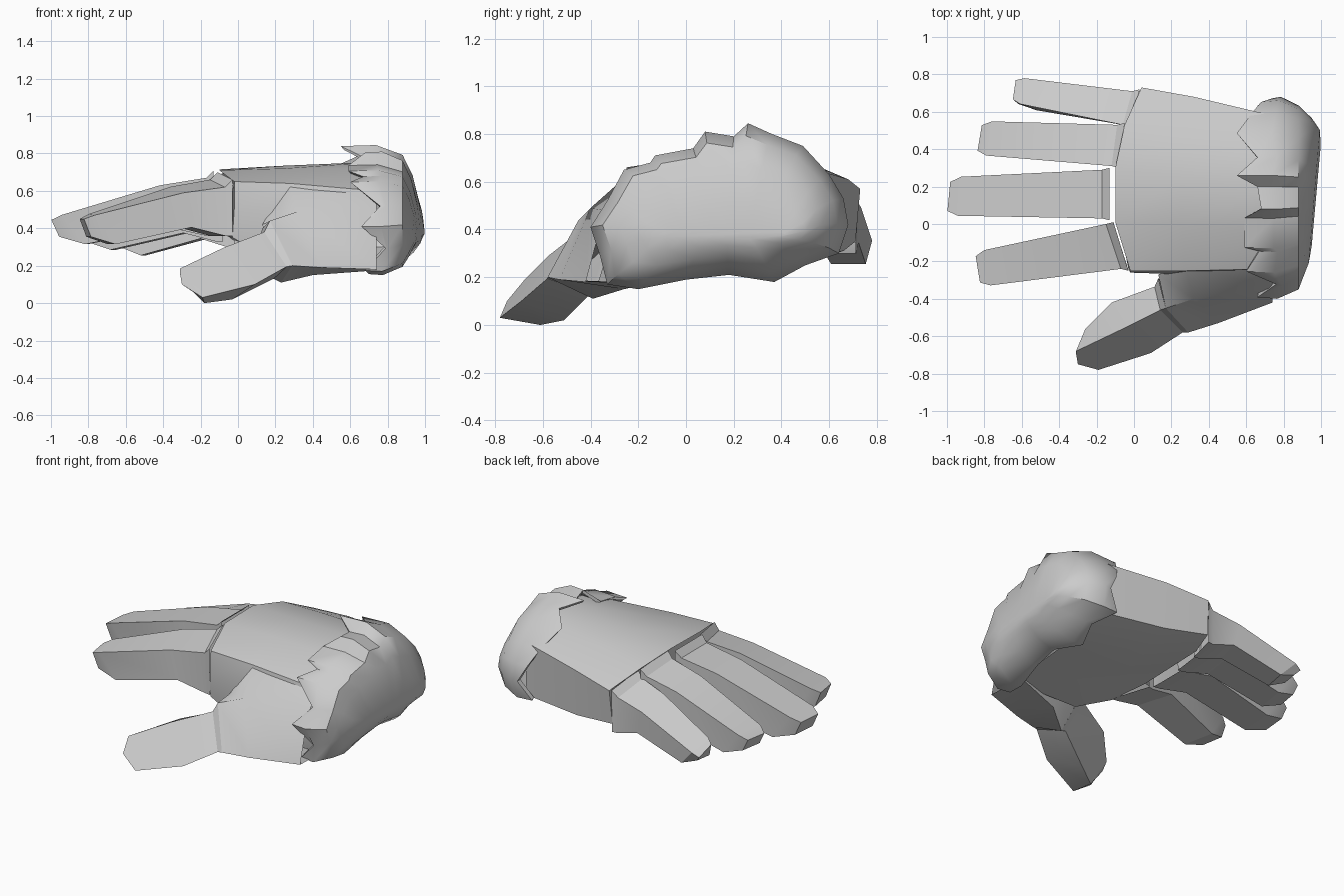
import bpy, bmesh, math
from mathutils import Vector

grey = bpy.data.materials.new("plain_grey")
grey.diffuse_color = (0.6, 0.6, 0.6, 1)


def loft(name, rings, angle=30, cap_start=False, cap_end=False):
    """Skin a list of equal-length point rings, optionally capping the ends."""
    bm = bmesh.new()
    loops = [[bm.verts.new(p) for p in r] for r in rings]
    n = len(loops[0])
    for a, b in zip(loops, loops[1:]):
        for i in range(n):
            j = (i + 1) % n
            bm.faces.new((a[i], a[j], b[j], b[i]))
    # close both ends so normals point outward, then drop the hidden ones
    caps = [bm.faces.new(loops[0][::-1]), bm.faces.new(loops[-1])]
    bmesh.ops.recalc_face_normals(bm, faces=bm.faces[:])
    hidden = [f for f, keep in zip(caps, (cap_start, cap_end)) if not keep]
    bmesh.ops.delete(bm, geom=hidden, context='FACES_ONLY')
    me = bpy.data.meshes.new(name)
    bm.to_mesh(me)
    bm.free()
    ob = bpy.data.objects.new(name, me)
    bpy.context.collection.objects.link(ob)
    me.materials.append(grey)
    bpy.ops.object.select_all(action='DESELECT')
    ob.select_set(True)
    bpy.context.view_layer.objects.active = ob
    bpy.ops.object.shade_smooth_by_angle(angle=math.radians(angle))
    return ob


# Palm: knuckle row, middle and wrist sections
knuckles = [(-.02, -.25, .65), (-.10, .01, .71), (-.10, .30, .715), (-.05, .53, .665), (.04, .73, .57),
            (.03, .71, .35), (-.03, .53, .34), (-.07, .30, .37), (-.08, .01, .37), (-.03, -.24, .35),
            (-.02, -.26, .50)]
middle = [(.28, -.25, .64), (.25, .0, .72), (.25, .25, .735), (.28, .47, .70), (.32, .68, .61),
          (.32, .66, .31), (.28, .47, .27), (.25, .25, .25), (.25, .0, .22), (.25, -.24, .20),
          (.28, -.27, .48)]
wrist = [(.74, -.24, .60), (.74, -.03, .72), (.74, .2, .755), (.74, .4, .73), (.74, .58, .64),
         (.74, .58, .30), (.74, .4, .23), (.74, .2, .22), (.74, .0, .20), (.74, -.22, .18),
         (.74, -.30, .42)]
loft("palm", [knuckles, middle, wrist], 35, cap_start=True)


# Fingers: base corners, tip corners, knuckle heights, underside height, tip heights, sideways tilt
def finger(name, lo, hi, tip_lo, tip_hi, z_lo, z_hi, bottom, tip_z_lo, tip_z_hi, tilt=0):
    lo, hi, tip_lo, tip_hi = map(Vector, (lo, hi, tip_lo, tip_hi))
    # rows: top position, bottom position, top height mix, bottom height offset
    rows = [(0, 0, 0, 0), (.30, .24, .18, .045), (.93, .78, .88, -.045), (1, .95, 1, -.005)]
    # raised knuckle strip
    rings = [[(lo.x + .04, lo.y - .01, z_lo + .04), (hi.x + .04, hi.y + .01, z_hi + .04),
              (hi.x + .04, hi.y + .005, bottom), (lo.x + .04, lo.y - .005, bottom)]]
    for top, bot, mix, drop in rows:
        a, b = lo.lerp(tip_lo, top), hi.lerp(tip_hi, top)
        c, d = hi.lerp(tip_hi, bot), lo.lerp(tip_lo, bot)
        if top == 1:  # narrower blunt end
            a, b = a.lerp(b, .12), b.lerp(a, .12)
            c, d = c.lerp(d, .12), d.lerp(c, .12)
        za, zb = z_lo + (tip_z_lo - z_lo) * mix, z_hi + (tip_z_hi - z_hi) * mix
        zc, t = bottom + drop, tilt * bot
        rings.append([(a.x, a.y, za), (b.x, b.y, zb), (c.x, c.y - t, zc), (d.x, d.y - t, zc)])
    loft(name, rings, 18, cap_end=True)


finger("index_finger", (-.07, -.24), (-.15, 0), (-.82, -.335), (-.85, -.15), .62, .66, .36, .45, .45)
finger("middle_finger", (-.17, .03), (-.17, .29), (-1, .045), (-.98, .25), .67, .67, .36, .445, .445)
finger("ring_finger", (-.12, .31), (-.09, .53), (-.84, .37), (-.81, .55), .66, .62, .33, .40, .40)
finger("little_finger", (-.06, .53), (-.01, .71), (-.65, .65), (-.63, .785), .60, .53, .30, .38, .33, .02)

# Thumb: each ring runs top ridge, outer bottom, inner bottom, inner top
loft("thumb", [
    [(.17, -.45, .44), (.29, -.58, .20), (.23, -.39, .11), (.13, -.29, .40)],
    [(.14, -.46, .38), (.26, -.58, .195), (.19, -.40, .13), (.11, -.335, .33)],
    [(-.08, -.57, .295), (.09, -.69, .10), (-.03, -.51, .02), (-.12, -.42, .25)],
    [(-.31, -.68, .185), (-.19, -.78, .03), (-.18, -.61, .0), (-.26, -.56, .16)],
    [(-.31, -.69, .16), (-.30, -.75, .10), (-.24, -.66, .06), (-.28, -.62, .13)]], 18, cap_end=True)
# Thumb root sweeping up into the back of the palm
loft("thumb_root", [
    [(.17, -.45, .44), (.29, -.58, .20), (.23, -.39, .11), (.13, -.27, .42)],
    [(.32, -.40, .49), (.45, -.53, .19), (.40, -.26, .15), (.27, -.22, .65)],
    [(.74, -.34, .48), (.74, -.42, .18), (.74, -.15, .175), (.74, -.20, .62)]], 45)

# Cuff: (y, z, jagged front edge x) around the wrist
outline = [(-.40, .41, .66), (-.33, .52, .76), (-.26, .65, .60), (-.15, .68, .67), (-.13, .71, .59),
           (.03, .74, .59), (.08, .81, .68), (.20, .79, .66), (.26, .845, .55), (.36, .80, .66),
           (.49, .75, .55), (.60, .63, .63), (.66, .53, .68), (.68, .42, .74), (.64, .30, .66),
           (.50, .25, .74), (.37, .18, .70), (.18, .21, .76), (0, .19, .74), (-.20, .15, .70),
           (-.33, .17, .68), (-.36, .29, .79)]
cy, cz = .16, .47


def cuff_ring(x, sy, sz, follow=0.0, slant=0.0, drop=0.0):
    return [(x + (fx - x) * follow + slant * (y - cy), cy + (y - cy) * sy, cz - drop + (z - cz) * sz)
            for y, z, fx in outline]


loft("cuff", [cuff_ring(.72, .93, .93, .9), cuff_ring(.7, .985, .985, 1),
              cuff_ring(.80, 1, 1, .25), cuff_ring(.88, .91, .86),
              cuff_ring(.93, .78, .62, 0, .04, .02), cuff_ring(.965, .66, .30, 0, .055, .06),
              cuff_ring(.975, .5, .06, 0, .045, .09)], 40, cap_end=True)
